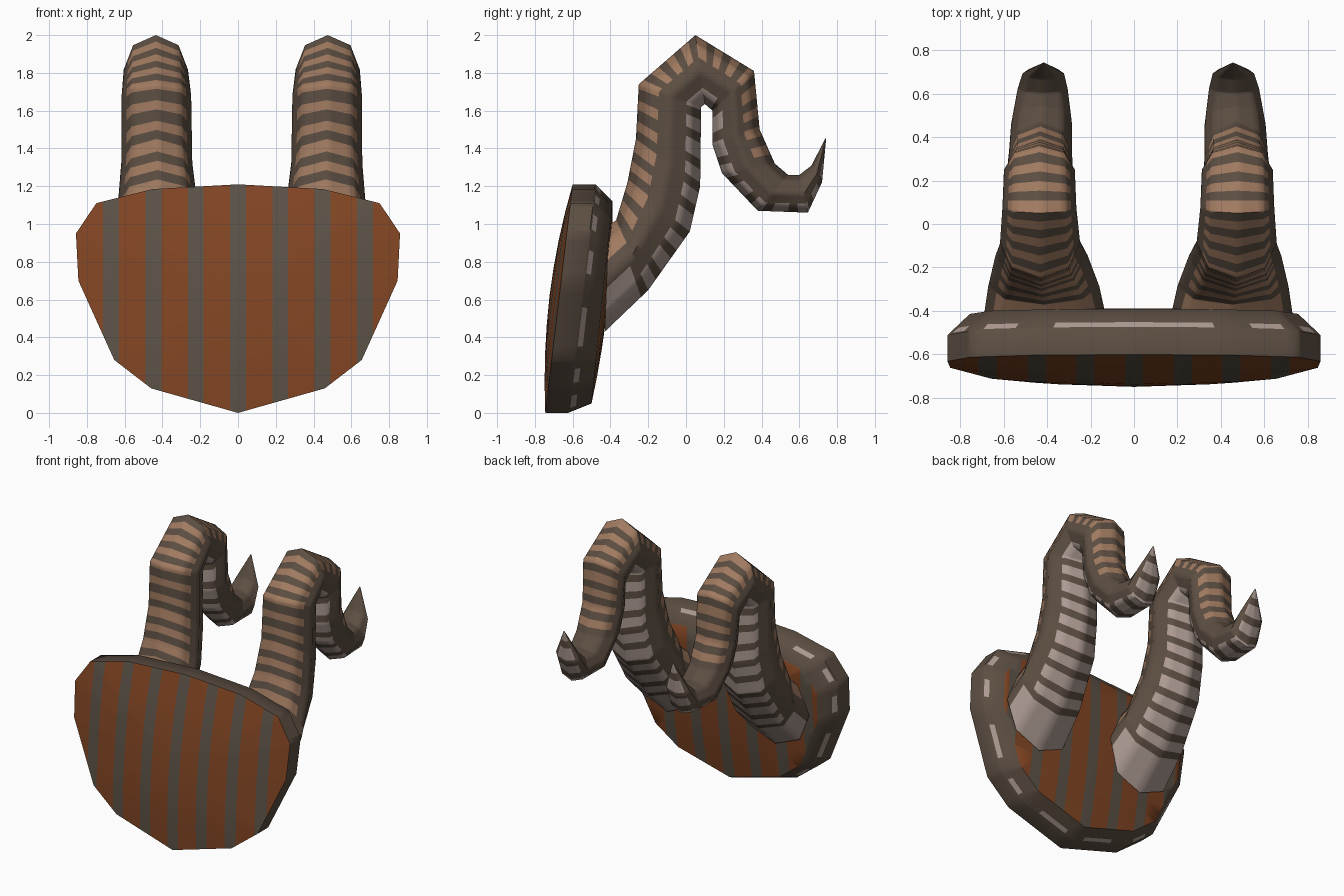
import bpy, bmesh, math
from mathutils import Vector

if "Cube" in bpy.data.objects:
    bpy.data.objects.remove(bpy.data.objects["Cube"])


def material(name, rgb):
    m = bpy.data.materials.new(name)
    lin = [((c / 255 + 0.055) / 1.055) ** 2.4 for c in rgb]
    m.diffuse_color = (*lin, 1)
    m.use_nodes = True
    m.node_tree.nodes["Principled BSDF"].inputs["Base Color"].default_value = m.diffuse_color
    return m


BROWN = material("dark brown skin", (92, 78, 66))
GREY = material("grey brown band", (92, 82, 71))
ORANGE = material("rust stripe", (130, 69, 35))
TAN = material("tan stripe", (160, 122, 96))
PALE = material("pale underside", (172, 154, 146))


def finish(bm, name, mats, angle):
    bmesh.ops.recalc_face_normals(bm, faces=bm.faces)
    me = bpy.data.meshes.new(name)
    bm.to_mesh(me)
    bm.free()
    for m in mats:
        me.materials.append(m)
    ob = bpy.data.objects.new(name, me)
    bpy.context.collection.objects.link(ob)
    bpy.ops.object.select_all(action='DESELECT')
    ob.select_set(True)
    bpy.context.view_layer.objects.active = ob
    bpy.ops.object.shade_smooth_by_angle(angle=math.radians(angle))
    return ob


def bridge(bm, a, b, rule):
    """Quads between two closed loops; rule(j) gives the material index."""
    n = len(a)
    for j in range(n):
        k = (j + 1) % n
        f = bm.faces.new((a[j], a[k], b[k], b[j]))
        f.material_index = rule(j)


# ---- front shield: striped front and back panels with a spotted rim ----
half = [(0, 0.0), (0.46, 0.13), (0.655, 0.28), (0.845, 0.70), (0.858, 0.95),
        (0.75, 1.11), (0.45, 1.185), (0, 1.21)]
corners = half + [(-x, z) for x, z in half[-2:0:-1]]
outline = []
for i, p in enumerate(corners):
    q = Vector(corners[(i + 1) % len(corners)])
    outline += [Vector(p).lerp(q, t / 6) for t in range(6)]


def front_y(z):
    return -0.745 + 0.145 * z / 1.21


front = [Vector((p.x, front_y(p.y), p.y)) for p in outline]
middle = [v + Vector((0, 0.12, 0)) for v in front]
back = [Vector((p.x * 0.88, -0.5 + 0.11 * p.y / 1.21, 0.05 + p.y * 0.885)) for p in outline]

bm = bmesh.new()


def loop(points):
    return [bm.verts.new(p) for p in points]


rows = [loop(front), loop(middle)]
rows += [loop([a.lerp(b, t) for a, b in zip(middle, back)]) for t in (0.08, 0.32)]
rows.append(loop(back))


def dash(j):
    j = min(j, len(outline) - 1 - j)      # same on both sides
    return 2 if j % 6 in (1, 2, 3) or j >= 40 else 0


for i in range(4):
    bridge(bm, rows[i], rows[i + 1], dash if i == 2 else lambda j: 0)


def panel(edge, points, bulge):
    """Domed cap of shrinking loops."""
    centre = Vector((0, (points[0].y + points[42].y) / 2, 0.62))
    prev = edge
    for k in (0.75, 0.5, 0.25):
        ring = loop([centre.lerp(p, k) + Vector((0, bulge * (1 - k * k), 0)) for p in points])
        bridge(bm, prev, ring, lambda j: 1)
        prev = ring
    tip = bm.verts.new(centre + Vector((0, bulge, 0)))
    for j in range(len(prev)):
        bm.faces.new((prev[j], prev[(j + 1) % len(prev)], tip)).material_index = 1


panel(rows[0], front, -0.05)
panel(rows[-1], back, 0.035)

# cut the vertical stripes into both panels
PERIOD = 0.224
for i in range(-4, 4):
    for side in (-0.07, 0.07):
        x = (i + 0.5) * PERIOD + side
        faces = [f for f in bm.faces if f.material_index in (1, 3)]
        geom = faces + list({e for f in faces for e in f.edges}) + list({v for f in faces for v in f.verts})
        bmesh.ops.bisect_plane(bm, geom=geom, dist=1e-5, plane_co=(x, 0, 0), plane_no=(1, 0, 0))
for f in bm.faces:
    if f.material_index == 1:
        x = f.calc_center_median().x
        if abs((x / PERIOD) % 1 - 0.5) * PERIOD < 0.07:
            f.material_index = 3
finish(bm, "shield", [BROWN, GREY, PALE, ORANGE], 50)

# ---- horns: eight-sided tapering tubes through (outer yz, inner yz, x, half width) ----
RINGS = [(-0.41, 0.99, -0.43, 0.43, 0.43, 0.28), (-0.37, 1.02, -0.20, 0.65, 0.435, 0.255),
         (-0.31, 1.22, 0.02, 0.96, 0.445, 0.212), (-0.265, 1.45, 0.075, 1.20, 0.45, 0.188),
         (-0.25, 1.74, 0.08, 1.62, 0.452, 0.184), (0.05, 2.00, 0.10, 1.635, 0.455, 0.17),
         (0.36, 1.81, 0.14, 1.60, 0.455, 0.163), (0.39, 1.50, 0.14, 1.42, 0.452, 0.15),
         (0.47, 1.32, 0.19, 1.27, 0.45, 0.145), (0.54, 1.26, 0.38, 1.07, 0.445, 0.14),
         (0.60, 1.26, 0.645, 1.06, 0.44, 0.115), (0.665, 1.31, 0.72, 1.22, 0.437, 0.095),
         (0.738, 1.455, 0.742, 1.452, 0.435, 0.004)]
SUB = 4                                  # columns per flat side


def ring_points(r, sign):
    o, i = Vector((0, r[0], r[1])), Vector((0, r[2], r[3]))
    mid, up = (o + i) / 2, (o - i) / 2
    mid.x = 0.02 + sign * r[4]
    oct_pts = [mid + up * math.cos(a) + Vector((r[5] * math.sin(a), 0, 0))
               for a in (k * math.pi / 4 for k in range(8))]
    return [oct_pts[k].lerp(oct_pts[(k + 1) % 8], t / SUB) for k in range(8) for t in range(SUB)]


def horn(name, sign):
    bm = bmesh.new()
    prev = [bm.verts.new(p) for p in ring_points(RINGS[0], sign)]
    bm.faces.new(prev)
    s_out = s_in = 0.0
    for n, (a, b) in enumerate(zip(RINGS, RINGS[1:])):
        d_out = math.hypot(b[0] - a[0], b[1] - a[1])
        d_in = math.hypot(b[2] - a[2], b[3] - a[3])
        steps = math.ceil(max(d_out, d_in) / 0.018)
        for k in range(1, steps + 1):
            r = [p + (q - p) * k / steps for p, q in zip(a, b)]
            cur = [bm.verts.new(p) for p in ring_points(r, sign)]
            so, si = s_out + d_out * (k - 0.5) / steps, s_in + d_in * (k - 0.5) / steps

            def stripe(j):
                ang = (j + 0.5) * 360 / (8 * SUB)
                ang = min(ang, 360 - ang)          # 0 = outer side, 180 = underside
                if ang < 62 and n < 8 and (so / 0.108) % 1 < 0.5:
                    return 1
                if ang > (105 if si < 0.3 else 125) and (si < 0.27 or (si / 0.13) % 1 > 0.4):
                    return 2
                return 0

            bridge(bm, prev, cur, stripe)
            prev = cur
        s_out += d_out
        s_in += d_in
    bm.faces.new(prev)
    finish(bm, name, [BROWN, TAN, PALE], 60)


horn("left_horn", -1)
horn("right_horn", 1)
